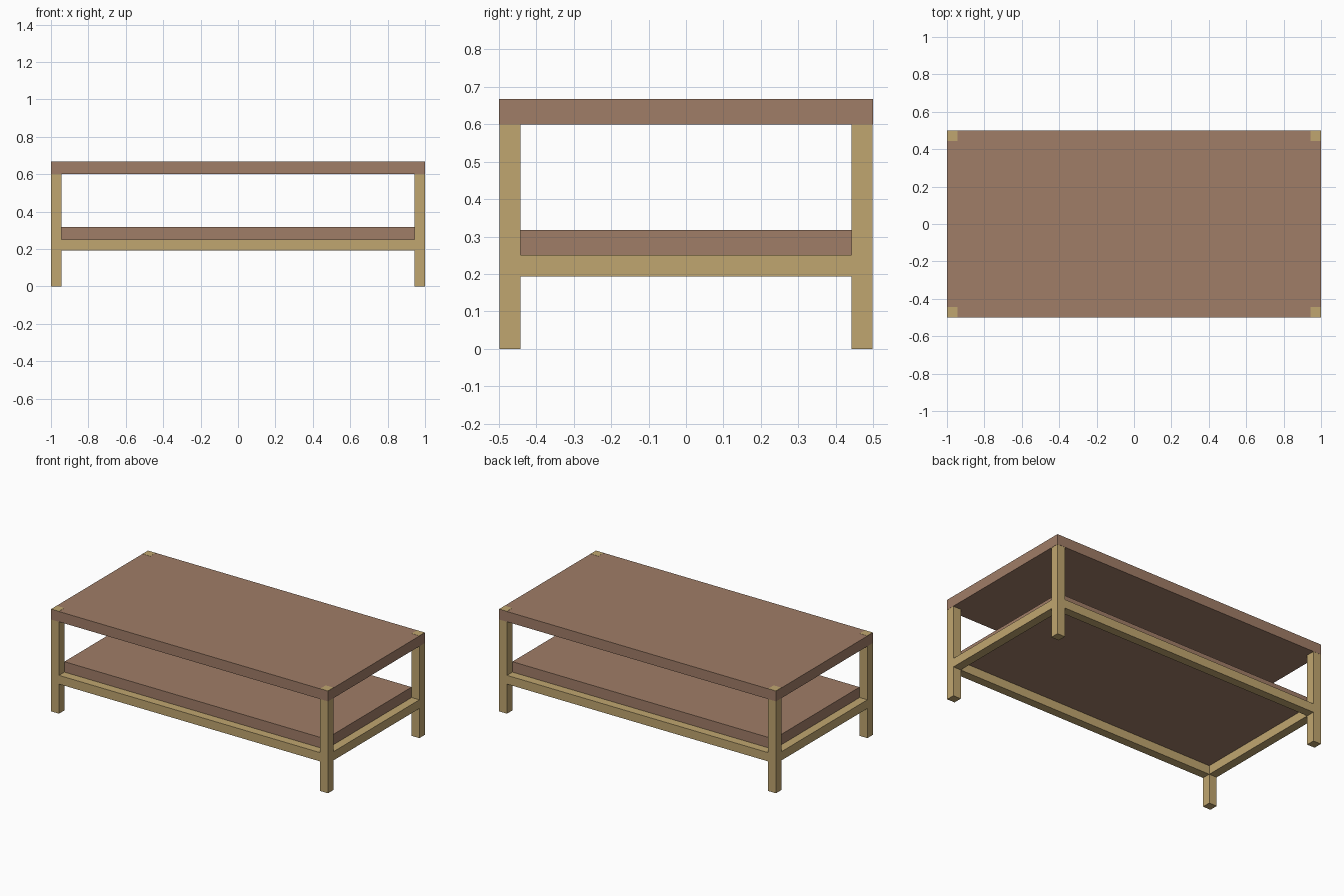
import bpy

if "Cube" in bpy.data.objects:
    bpy.data.objects.remove(bpy.data.objects["Cube"])

W, D, H = 1.0, 0.5, 0.667      # half width, half depth, height
T = 0.057                      # leg and rail thickness
E = 0.001                      # tiny inset so flush faces do not flicker


def material(name, rgb):
    m = bpy.data.materials.new(name)
    m.diffuse_color = (*rgb, 1.0)
    m.use_nodes = True
    m.node_tree.nodes["Principled BSDF"].inputs["Base Color"].default_value = m.diffuse_color
    return m


TAN = material("light_wood", (0.527, 0.381, 0.162))
BROWN = material("brown_wood", (0.352, 0.205, 0.136))


def box(name, lo, hi, mat):
    size = [b - a for a, b in zip(lo, hi)]
    mid = [(a + b) / 2 for a, b in zip(lo, hi)]
    bpy.ops.mesh.primitive_cube_add(size=1, location=mid)
    o = bpy.context.object
    o.name = name
    o.scale = size
    bpy.ops.object.transform_apply(location=False, rotation=False, scale=True)
    o.data.materials.append(mat)
    return o


def centred(name, x, y, z0, z1, mat):
    return box(name, (-x, -y, z0), (x, y, z1), mat)


# Table top and lower shelf
centred("table_top", W, D, 0.6, H, BROWN)
centred("lower_shelf", W - T, D - T, 0.25, 0.318, BROWN)

# Four legs, showing through the corners of the top
xo, yo = W - E, D - E          # outer faces of the frame
xi, yi = W - T, D - T          # inner faces of the frame
for sx, xn in ((-1, "left"), (1, "right")):
    for sy, yn in ((-1, "front"), (1, "back")):
        xs, ys = sorted((sx * xi, sx * xo)), sorted((sy * yi, sy * yo))
        box(f"{yn}_{xn}_leg", (xs[0], ys[0], 0), (xs[1], ys[1], H + E), TAN)

# Rails: visible lower frame and upper frame housed within the top
for level, z0, z1 in (("lower", 0.193, 0.25), ("upper", H - T, H - E)):
    for s, n in ((-1, "front"), (1, "back")):
        ys = sorted((s * yi, s * yo))
        box(f"{level}_{n}_rail", (-xi, ys[0], z0), (xi, ys[1], z1), TAN)
    for s, n in ((-1, "left"), (1, "right")):
        xs = sorted((s * xi, s * xo))
        box(f"{level}_{n}_rail", (xs[0], -yi, z0), (xs[1], yi, z1), TAN)
